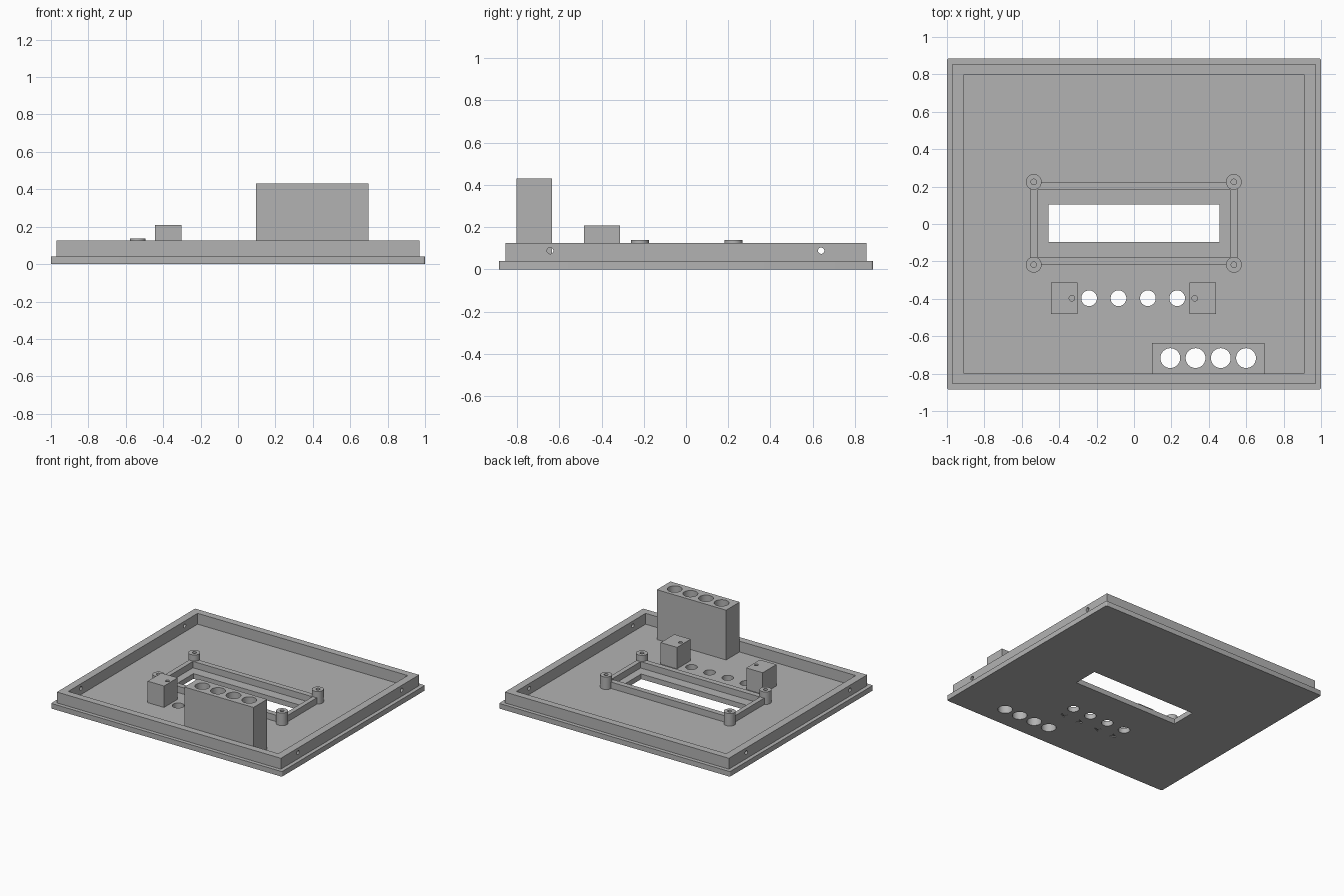
import bpy
import bmesh
from math import cos, sin, pi
from mathutils import Matrix, Vector

if "Cube" in bpy.data.objects:
    bpy.data.objects.remove(bpy.data.objects["Cube"])

grey = bpy.data.materials.new("plain grey")
grey.use_nodes = True
grey.diffuse_color = (0.45, 0.45, 0.45, 1)
grey.node_tree.nodes["Principled BSDF"].inputs["Base Color"].default_value = grey.diffuse_color


# Outlines in plan
def rect(x0, x1, y0, y1):
    return [(x0, y0), (x1, y0), (x1, y1), (x0, y1)]


def circle(x, y, r, n=40):
    return [(x + r * cos(2 * pi * i / n), y + r * sin(2 * pi * i / n)) for i in range(n)]


def chevron(x, y, side, s=0.022, t=0.009):
    pts = [(-s, 0), (s, s), (s, s - t), (-s + 2 * t, 0), (s, t - s), (s, -s)]
    pts = [(x + side * px, y + py) for px, py in pts]
    return pts if side < 0 else pts[::-1]


# A mesh of upright prisms, each given as (outline, bottom, top)
def prisms(name, shapes, matrix=Matrix()):
    bm = bmesh.new()
    for outline, z0, z1 in shapes:
        face = bm.faces.new([bm.verts.new((x, y, z0)) for x, y in outline])
        new = bmesh.ops.extrude_face_region(bm, geom=[face])["geom"]
        bmesh.ops.translate(bm, vec=Vector((0, 0, z1 - z0)),
                            verts=[v for v in new if isinstance(v, bmesh.types.BMVert)])
    bmesh.ops.recalc_face_normals(bm, faces=bm.faces)
    bm.transform(matrix)
    mesh = bpy.data.meshes.new(name)
    bm.to_mesh(mesh)
    bm.free()
    obj = bpy.data.objects.new(name, mesh)
    bpy.context.collection.objects.link(obj)
    mesh.materials.append(grey)
    return obj


def activate(obj):
    bpy.ops.object.select_all(action="DESELECT")
    obj.select_set(True)
    bpy.context.view_layer.objects.active = obj


# Subtract prisms from a part, then remove the cutter
def cut(obj, shapes, matrix=Matrix()):
    cutter = prisms("cutter", shapes, matrix)
    cutter.hide_render = True
    mod = obj.modifiers.new("cut", "BOOLEAN")
    mod.operation = "DIFFERENCE"
    mod.solver = "EXACT"
    mod.object = cutter
    activate(obj)
    bpy.ops.object.modifier_apply(modifier=mod.name)
    bpy.data.objects.remove(cutter)


def finish(obj):
    activate(obj)
    bpy.ops.object.shade_smooth_by_angle(angle=0.6)


FLOOR, RIM_TOP = 0.04, 0.125
BUTTON_Y, SOCKET_Y = -0.397, -0.717
buttons = [-0.24 + 0.157 * i for i in range(4)]
sockets = [0.194 + 0.135 * i for i in range(4)]

# Base plate with rounded corners, window, holes and engraved marks
plate = prisms("base_plate", [(rect(-1, 1, -0.885, 0.885), 0, FLOOR)])
bm = bmesh.new()
bm.from_mesh(plate.data)
upright = [e for e in bm.edges if abs(e.verts[0].co.z - e.verts[1].co.z) > 0.01]
bmesh.ops.bevel(bm, geom=upright, offset=0.01, segments=4, profile=0.5, affect="EDGES")
bm.to_mesh(plate.data)
bm.free()
holes = [(rect(-0.458, 0.456, -0.097, 0.103), -1, 1)]
holes += [(circle(x, BUTTON_Y, 0.042), -1, 1) for x in buttons]
holes += [(circle(x, SOCKET_Y, 0.053), -1, 1) for x in sockets]
holes += [(chevron(x, -0.51, (-1) ** i), -1, 0.008) for i, x in enumerate(buttons)]
cut(plate, holes)
finish(plate)

# Raised rim with screw holes through both side walls
rim = prisms("rim", [(rect(-0.97, 0.97, -0.855, 0.855), FLOOR, RIM_TOP)])
cut(rim, [(rect(-0.91, 0.91, -0.8, 0.8), -1, 1)])
sideways = Matrix.Translation((0, 0, 0.088)) @ Matrix.Rotation(pi / 2, 4, "Y")
cut(rim, [(circle(0, y, 0.015, 24), -2, 2) for y in (-0.643, 0.64)], sideways)
finish(rim)

# Frame around the window
frame = prisms("window_frame", [(rect(-0.553, 0.553, -0.22, 0.225), FLOOR, 0.09)])
cut(frame, [(rect(-0.517, 0.517, -0.177, 0.182), -1, 1)])
# Clear the frame where the corner posts stand
corners = [(x, y) for x in (-0.536, 0.534) for y in (-0.218, 0.225)]
cut(frame, [(circle(x, y, 0.04), -1, 1) for x, y in corners])
finish(frame)

# Screw posts at the frame corners
for i, (x, y) in enumerate(corners):
    post = prisms(f"screw_post_{i + 1}", [(circle(x, y, 0.042), FLOOR, 0.138)])
    cut(post, [(circle(x, y, 0.015, 24), 0.05, 1)])
    finish(post)

# Small blocks either side of the buttons
for side, x0, hole_x in (("right", -0.445, -0.332), ("left", 0.297, 0.325)):
    block = prisms(f"{side}_block", [(rect(x0, x0 + 0.142, -0.482, -0.313), FLOOR, 0.208)])
    cut(block, [(circle(hole_x, BUTTON_Y, 0.015, 24), 0.06, 1)])
    finish(block)

# Tall socket block with four through holes
tall = prisms("socket_block", [(rect(0.097, 0.697, -0.803, -0.635), FLOOR, 0.43)])
cut(tall, [(circle(x, SOCKET_Y, 0.053), -1, 1) for x in sockets])
finish(tall)
